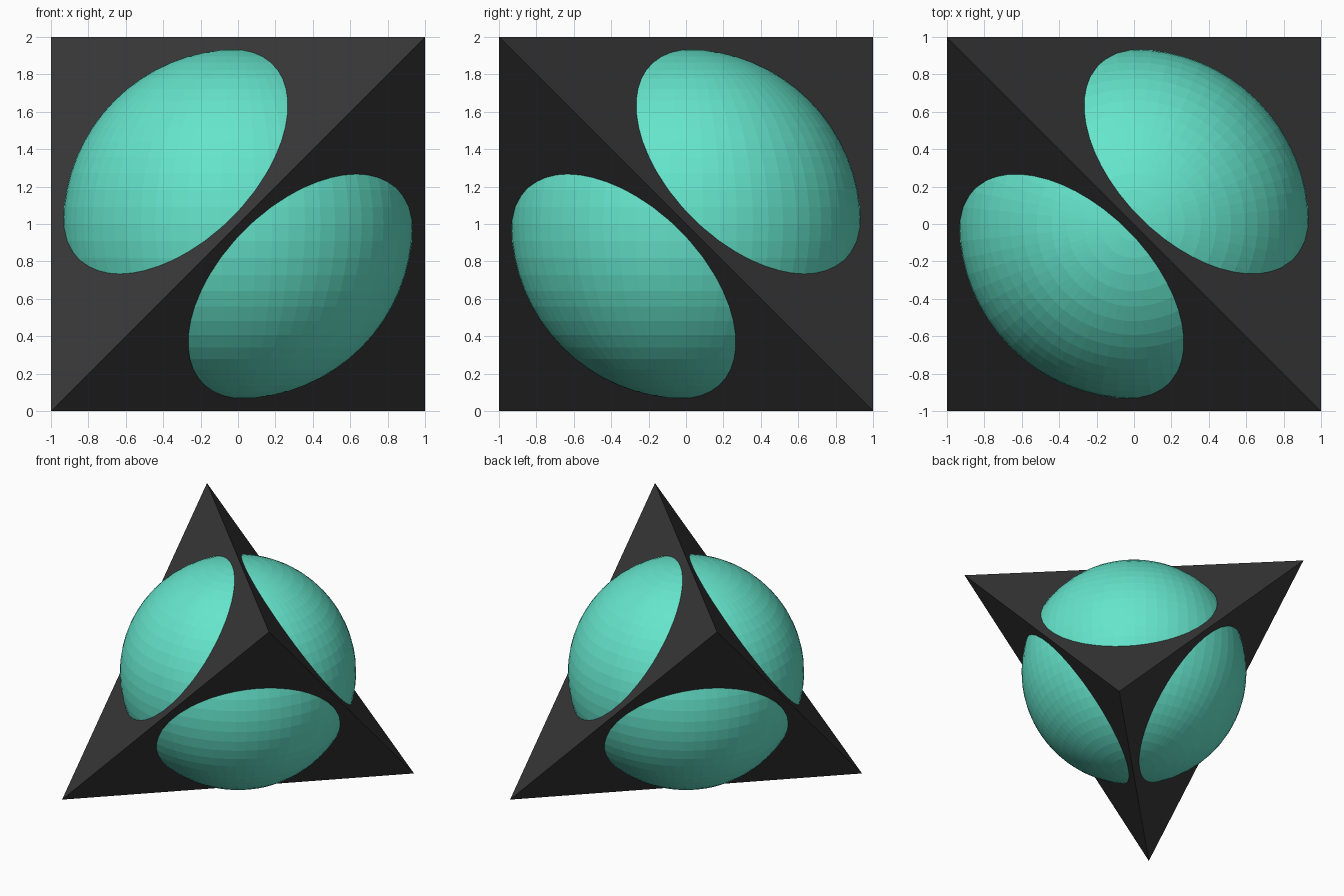
import bpy, bmesh

if "Cube" in bpy.data.objects:
    bpy.data.objects.remove(bpy.data.objects["Cube"])


def paint(obj, name, rgb):
    mat = bpy.data.materials.new(name)
    mat.diffuse_color = (*rgb, 1)
    mat.use_nodes = True
    mat.node_tree.nodes["Principled BSDF"].inputs["Base Color"].default_value = mat.diffuse_color
    obj.data.materials.append(mat)


# Tetrahedron on alternate corners of a 2-unit cube
corners = [(-1, -1, 0), (1, -1, 2), (1, 1, 0), (-1, 1, 2)]
bm = bmesh.new()
bmesh.ops.convex_hull(bm, input=[bm.verts.new(c) for c in corners])
bmesh.ops.recalc_face_normals(bm, faces=bm.faces[:])
mesh = bpy.data.meshes.new("tetrahedron")
bm.to_mesh(mesh)
bm.free()
tetra = bpy.data.objects.new("tetrahedron", mesh)
bpy.context.collection.objects.link(tetra)
paint(tetra, "charcoal", (0.04, 0.04, 0.04))

# Faceted sphere bulging through all four faces
bpy.ops.mesh.primitive_uv_sphere_add(segments=64, ring_count=32, radius=0.935, location=(0, 0, 1))
sphere = bpy.context.object
sphere.name = "sphere"
paint(sphere, "teal", (0.13, 0.78, 0.60))
